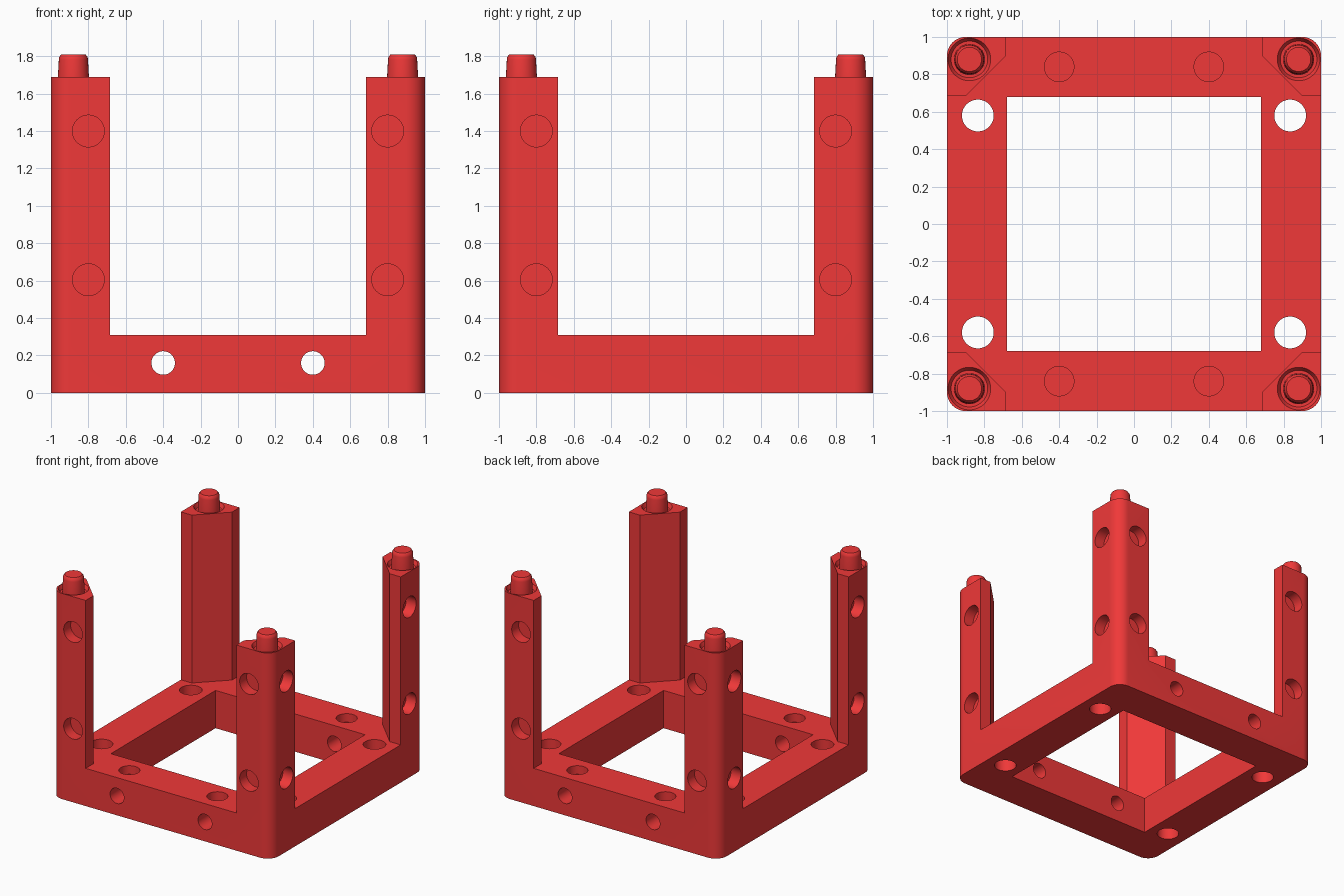
import bpy, bmesh
from math import cos, sin, pi, radians
from mathutils import Matrix, Vector

if "Cube" in bpy.data.objects:
    bpy.data.objects.remove(bpy.data.objects["Cube"])

FRAME_H, POST_H, PEG_TOP = 0.31, 1.69, 1.81
PEG = 0.88                      # peg centre offset
CORNERS = [(1, 1), (-1, 1), (-1, -1), (1, -1)]

red = bpy.data.materials.new("red")
red.diffuse_color = (0.87, 0.04, 0.04, 1)
red.use_nodes = True
red.node_tree.nodes["Principled BSDF"].inputs["Base Color"].default_value = red.diffuse_color


def make(name, bm):
    bmesh.ops.recalc_face_normals(bm, faces=bm.faces)
    me = bpy.data.meshes.new(name)
    bm.to_mesh(me)
    bm.free()
    ob = bpy.data.objects.new(name, me)
    bpy.context.collection.objects.link(ob)
    return ob


def prism(name, outline, z0, z1):
    bm = bmesh.new()
    face = bm.faces.new([bm.verts.new((x, y, z0)) for x, y in outline])
    ext = bmesh.ops.extrude_face_region(bm, geom=[face])
    bmesh.ops.translate(bm, vec=(0, 0, z1 - z0),
                        verts=[v for v in ext["geom"] if isinstance(v, bmesh.types.BMVert)])
    return make(name, bm)


def rod(bm, centre, axis, length, r, r2=None):
    rot = Vector((0, 0, 1)).rotation_difference(Vector(axis)).to_matrix().to_4x4()
    bmesh.ops.create_cone(bm, cap_ends=True, segments=48, radius1=r,
                          radius2=r if r2 is None else r2, depth=length,
                          matrix=Matrix.Translation(centre) @ rot)


def subtract(ob, cutter):
    cutter.hide_render = True
    mod = ob.modifiers.new("cut", 'BOOLEAN')
    mod.operation, mod.solver, mod.object = 'DIFFERENCE', 'EXACT', cutter
    bpy.context.view_layer.objects.active = ob
    bpy.ops.object.modifier_apply(modifier=mod.name)
    bpy.data.objects.remove(cutter)


def finish(ob):
    ob.data.materials.clear()
    ob.data.materials.append(red)
    bpy.ops.object.select_all(action='DESELECT')
    ob.select_set(True)
    bpy.context.view_layer.objects.active = ob
    bpy.ops.object.shade_smooth_by_angle(angle=radians(30))


# Body block with rounded vertical corners
outline = []
for i, (sx, sy) in enumerate(CORNERS):
    for k in range(11):
        a = pi / 2 * (i + k / 10)
        outline.append((0.9 * sx + 0.1 * cos(a), 0.9 * sy + 0.1 * sin(a)))
body = prism("frame_with_posts", outline, 0, POST_H)

# Cross-shaped space between the posts, leaving chamfered inner corners
cross = []
for i in range(4):
    turn = Matrix.Rotation(i * pi / 2, 2)
    cross += [tuple(turn @ Vector(p)) for p in
              [(1.2, 0.685), (0.9, 0.685), (0.685, 0.9), (0.685, 1.2)]]
subtract(body, prism("post_gap", cross, FRAME_H, 2))

# Square window through the base frame
subtract(body, prism("window", [(0.68 * x, 0.68 * y) for x, y in CORNERS], -0.2, 0.6))

# Drilled holes and peg recesses
bm = bmesh.new()
for x in (-0.4, 0.4):
    rod(bm, (x, 0, 0.16), (0, 1, 0), 2.4, 0.063)                     # front to back
for sx, sy in CORNERS:
    rod(bm, (0.835 * sx, 0.58 * sy, 0.16), (0, 0, 1), 0.6, 0.085)     # vertical through
    rod(bm, (0.4 * sx, 0.84 * sy, FRAME_H), (0, 0, 1), 0.14, 0.079)   # shallow in frame top
    for z in (0.605, 1.4):                                            # shallow in posts
        rod(bm, (0.8 * sx, sy, z), (0, 1, 0), 0.18, 0.085)
        rod(bm, (sx, 0.8 * sy, z), (1, 0, 0), 0.18, 0.085)
    rod(bm, (PEG * sx, PEG * sy, POST_H), (0, 0, 1), 0.06, 0.098, 0.13)
subtract(body, make("drills", bm))
finish(body)

# Pegs on top of the posts: slight taper and chamfered tip
for i, (sx, sy) in enumerate(CORNERS):
    bm = bmesh.new()
    prev = None
    for r, z in [(0.083, POST_H - 0.04), (0.083, POST_H), (0.078, POST_H + 0.09),
                 (0.076, PEG_TOP - 0.015), (0.065, PEG_TOP)]:
        ring = [bm.verts.new((PEG * sx + r * cos(k * pi / 24),
                              PEG * sy + r * sin(k * pi / 24), z)) for k in range(48)]
        if prev:
            for k in range(48):
                n = (k + 1) % 48
                bm.faces.new((prev[k], prev[n], ring[n], ring[k]))
        else:
            bm.faces.new(ring[::-1])
        prev = ring
    bm.faces.new(prev)
    finish(make(f"peg_{i + 1}", bm))
